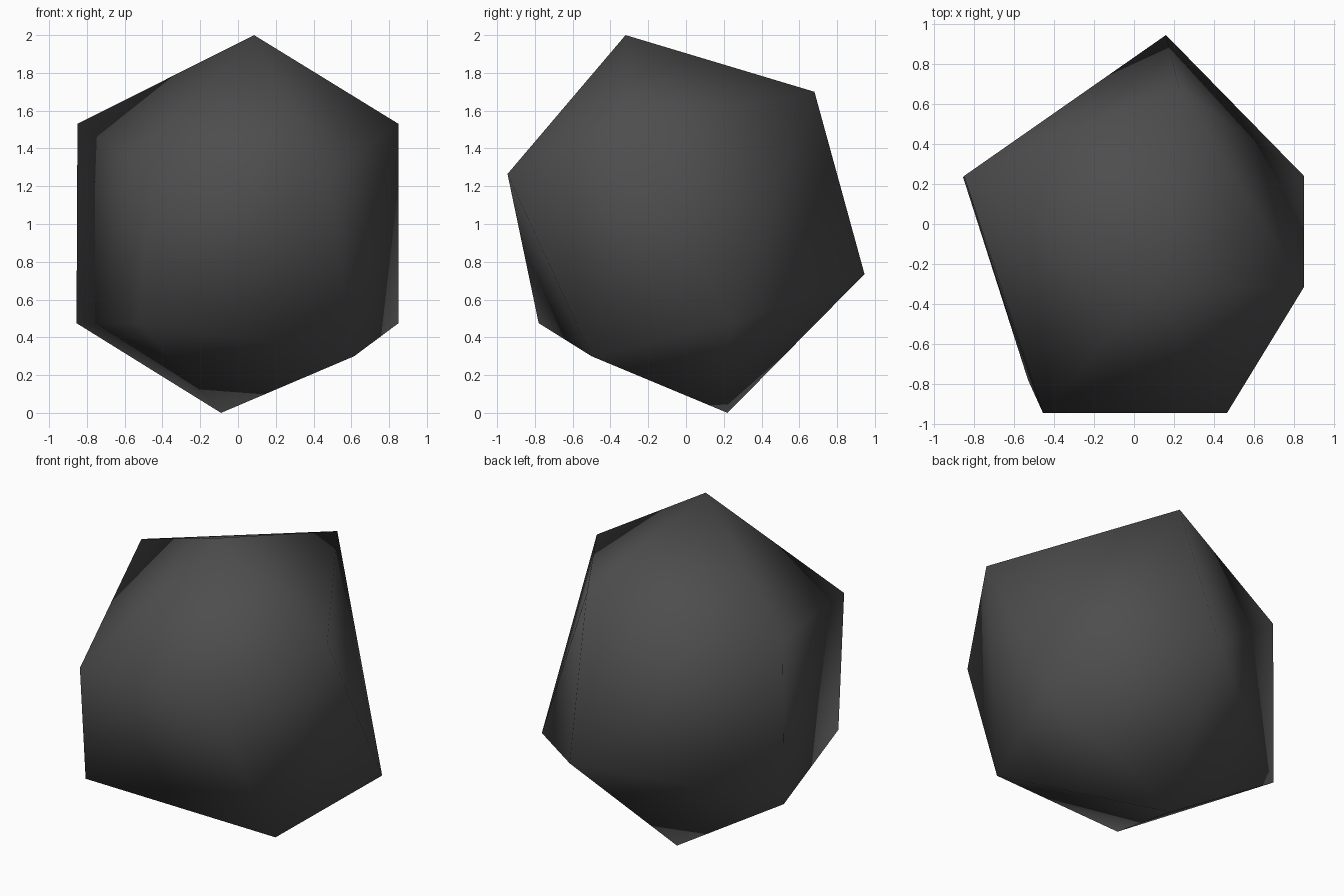
import bpy
import bmesh

default_cube = bpy.data.objects.get("Cube")
if default_cube:
    bpy.data.objects.remove(default_cube, do_unlink=True)


def make_material(name, colour):
    material = bpy.data.materials.new(name)
    material.use_nodes = True
    material.diffuse_color = colour
    shader = material.node_tree.nodes["Principled BSDF"]
    shader.inputs["Base Color"].default_value = colour
    shader.inputs["Roughness"].default_value = 0.9
    return material


def make_hull(name, corners, material):
    """Wrap a closed, smooth-shaded triangle skin around the corner points."""
    mesh = bpy.data.meshes.new(name)
    bm = bmesh.new()
    for corner in corners:
        bm.verts.new(corner)
    bmesh.ops.convex_hull(bm, input=bm.verts[:])
    bmesh.ops.triangulate(bm, faces=bm.faces[:])
    bmesh.ops.recalc_face_normals(bm, faces=bm.faces[:])
    for face in bm.faces:
        face.smooth = True
    bm.to_mesh(mesh)
    bm.free()
    mesh.materials.append(material)
    hull = bpy.data.objects.new(name, mesh)
    bpy.context.collection.objects.link(hull)
    return hull


# Twelve corners of the irregular boulder, from the peak down to the foot
peak = [(.085, -.32, 2)]
shoulder = [(.225, .68, 1.7), (-.85, .24, 1.53), (.85, -.315, 1.53)]
brow = [(-.455, -.945, 1.265), (.465, -.945, 1.265)]
waist = [(.16, .945, .735)]
base = [(-.855, .235, .475), (.85, .24, .475), (-.53, -.78, .475), (.615, -.5, .3)]
foot = [(-.09, .22, 0)]

charcoal = make_material("charcoal_stone", (0.075, 0.075, 0.075, 1))
make_hull("boulder", peak + shoulder + brow + waist + base + foot, charcoal)
